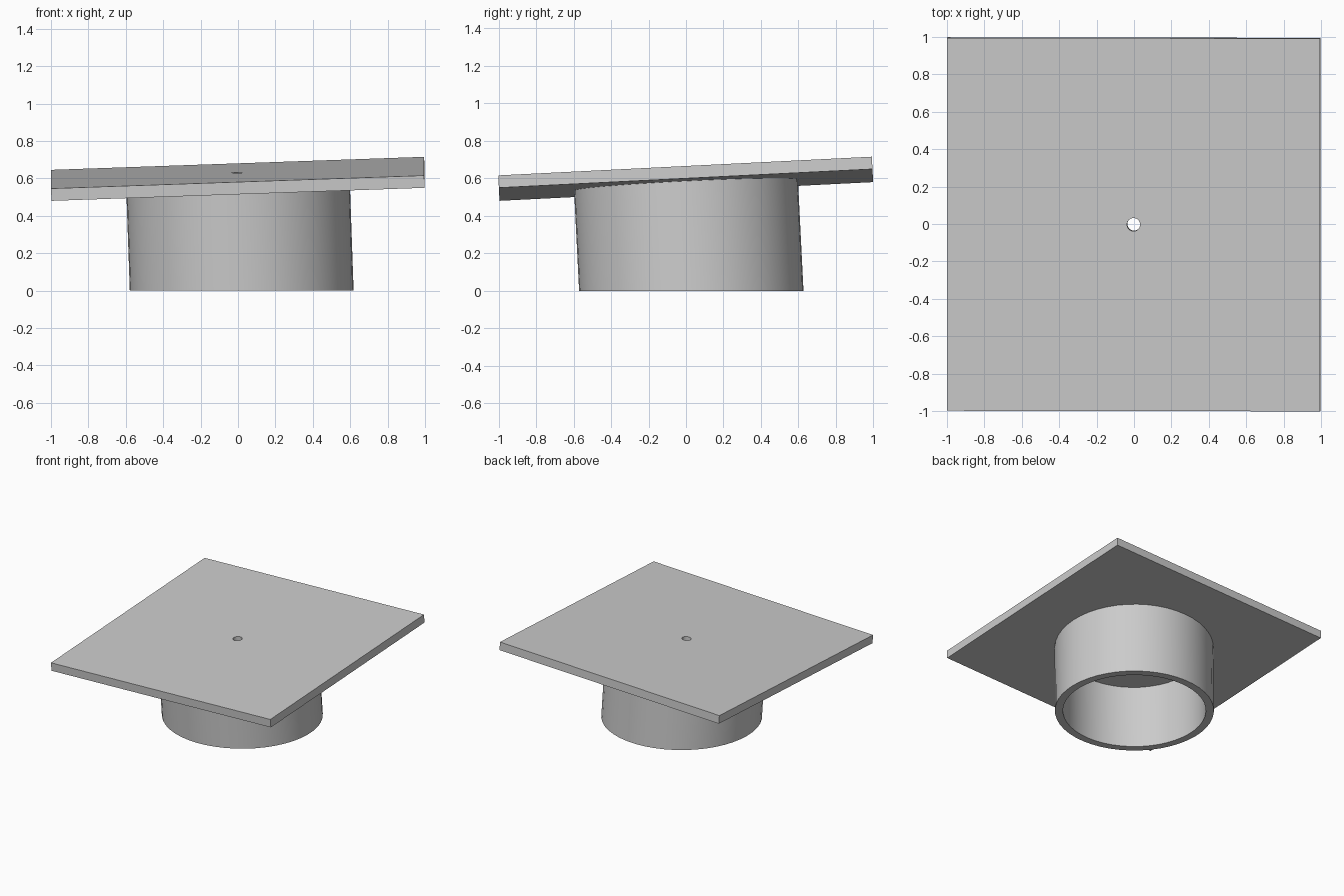
import bpy, bmesh, math
from mathutils import Vector, Matrix

if "Cube" in bpy.data.objects:
    bpy.data.objects.remove(bpy.data.objects["Cube"])

# Tilted frame of the plate: axes and the centre of its underside
nrm = Vector((-0.035, -0.05, 1)).normalized()
ax = (Vector((1, 0, 0)) - nrm * nrm.x).normalized()
ay = nrm.cross(ax)
origin = Vector((0, 0, 0.565))
THICK = 0.066
frame = Matrix.Translation(origin) @ Matrix((ax, ay, nrm)).transposed().to_4x4()

grey = bpy.data.materials.new("light grey")
grey.diffuse_color = (0.6, 0.6, 0.6, 1)
grey.use_nodes = True
grey.node_tree.nodes["Principled BSDF"].inputs["Base Color"].default_value = grey.diffuse_color


def make(name, bm):
    bmesh.ops.recalc_face_normals(bm, faces=bm.faces)
    me = bpy.data.meshes.new(name)
    bm.to_mesh(me)
    bm.free()
    ob = bpy.data.objects.new(name, me)
    bpy.context.collection.objects.link(ob)
    me.materials.append(grey)
    return ob


# Square plate
bm = bmesh.new()
bmesh.ops.create_cube(bm, size=1, matrix=frame @ Matrix.Translation((0, 0, THICK / 2))
                      @ Matrix.Diagonal((1.996, 1.996, THICK, 1)))
plate = make("plate", bm)

# Small centre hole through the plate
bm = bmesh.new()
bmesh.ops.create_cone(bm, cap_ends=True, segments=32, radius1=0.035, radius2=0.035,
                      depth=0.4, matrix=frame)
cutter = make("hole_cutter", bm)
cutter.hide_render = True
cutter.hide_set(True)
cut = plate.modifiers.new("centre hole", 'BOOLEAN')
cut.operation = 'DIFFERENCE'
cut.solver = 'EXACT'
cut.object = cutter

# Hollow collar: square to the plate, cut level at the ground
SEG = 48
bm = bmesh.new()


def loop(radius, ground):
    verts = []
    for i in range(SEG):
        a = 2 * math.pi * i / SEG
        p = origin + ax * radius * math.cos(a) + ay * radius * math.sin(a)
        if ground:
            p = p - nrm * (p.z / nrm.z)
        verts.append(bm.verts.new(p))
    return verts


rings = [loop(0.598, False), loop(0.598, True), loop(0.538, True), loop(0.538, False)]
for a, b in zip(rings, rings[1:] + rings[:1]):
    for i in range(SEG):
        j = (i + 1) % SEG
        bm.faces.new((a[i], a[j], b[j], b[i]))
collar = make("collar", bm)

bpy.ops.object.select_all(action='DESELECT')
collar.select_set(True)
bpy.context.view_layer.objects.active = collar
bpy.ops.object.shade_smooth_by_angle(angle=math.radians(30))
